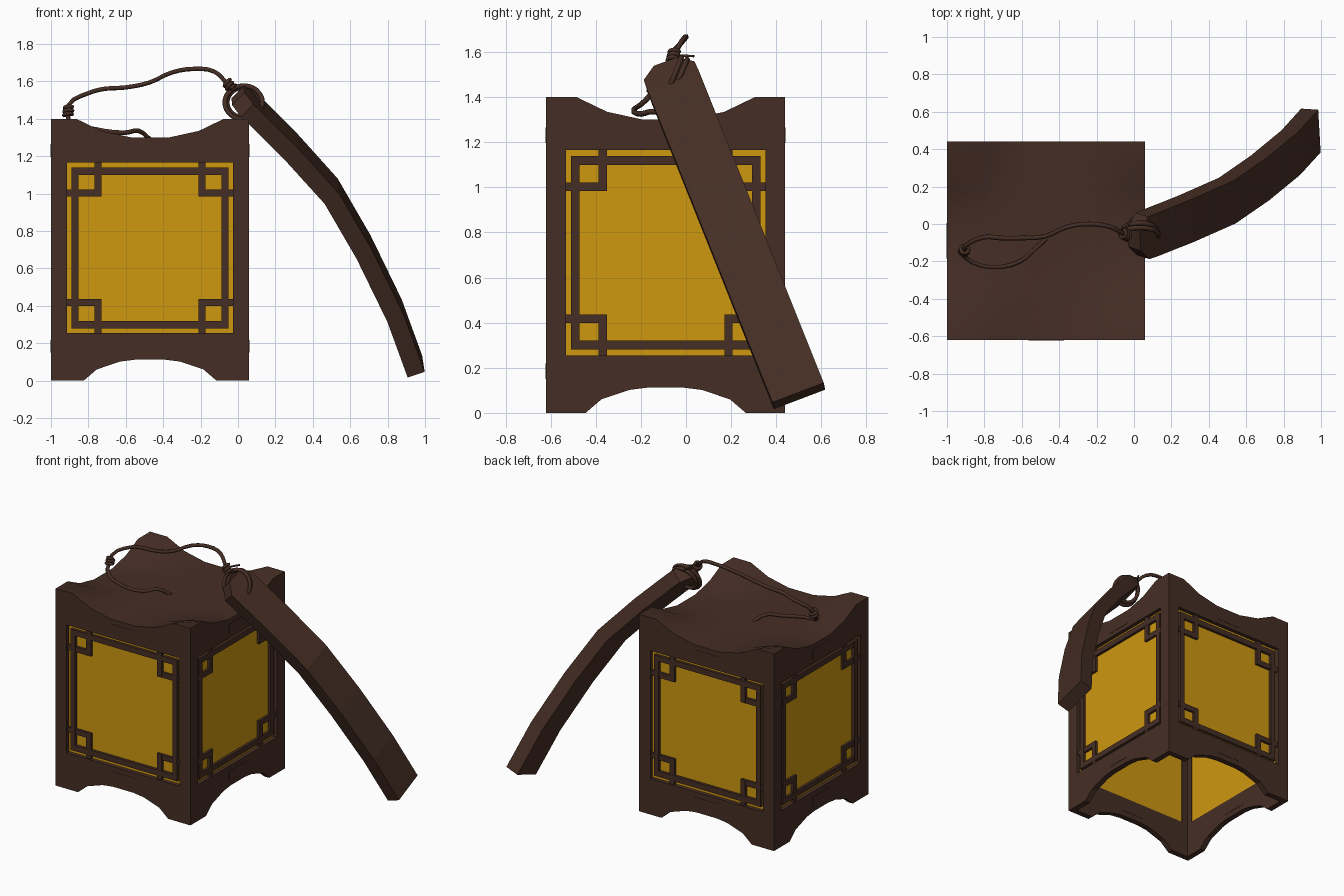
import bpy, bmesh, math
from mathutils import Vector, Matrix
from mathutils.geometry import tessellate_polygon

if "Cube" in bpy.data.objects:
    bpy.data.objects.remove(bpy.data.objects["Cube"])

CENTRE = Vector((-0.47, -0.09, 0))   # middle of the lantern box
H = 0.53                             # half width of the box
WALL = 0.04                          # wall thickness


def material(name, rgb):
    m = bpy.data.materials.new(name)
    m.diffuse_color = (*rgb, 1)
    m.use_nodes = True
    m.node_tree.nodes["Principled BSDF"].inputs["Base Color"].default_value = m.diffuse_color
    return m


WOOD = material("dark brown wood", (0.060, 0.027, 0.018))
GOLD = material("amber paper", (0.62, 0.31, 0.005))


def finish(bm, name, mat, smooth=None):
    bmesh.ops.remove_doubles(bm, verts=bm.verts, dist=1e-5)
    bmesh.ops.recalc_face_normals(bm, faces=bm.faces)
    me = bpy.data.meshes.new(name)
    bm.to_mesh(me)
    bm.free()
    me.materials.append(mat)
    ob = bpy.data.objects.new(name, me)
    bpy.context.collection.objects.link(ob)
    if smooth:
        bpy.ops.object.select_all(action='DESELECT')
        ob.select_set(True)
        bpy.context.view_layer.objects.active = ob
        bpy.ops.object.shade_smooth_by_angle(angle=math.radians(smooth))
    return ob


def side_point(k, u, d, z):
    """Point on wall k: u along the wall, d inwards from the outer face."""
    return CENTRE + Matrix.Rotation(k * math.pi / 2, 3, 'Z') @ Vector((u, -H + d, z))


def box(bm, k, u0, u1, z0, z1, d0, d1):
    v = [bm.verts.new(side_point(k, u, d, z)) for u in (u0, u1) for d in (d0, d1) for z in (z0, z1)]
    for f in ((0, 1, 3, 2), (4, 6, 7, 5), (0, 4, 5, 1), (2, 3, 7, 6), (0, 2, 6, 4), (1, 5, 7, 3)):
        bm.faces.new([v[i] for i in f])


# Wall frame: arched feet below, one window opening, mitred corners
half = [(0.355, 0), (0.285, 0.06), (0.16, 0.102), (0.08, 0.112)]
arch = [(-u, z) for u, z in half] + half[::-1]
outer = [(-H, 0)] + arch + [(H, 0), (H, 1.29), (-H, 1.29)]
U0, Z0, Z1 = 0.443, 0.255, 1.165
hole = [(-U0, Z0), (-U0, Z1), (U0, Z1), (U0, Z0)]
flat = outer + hole
tris = tessellate_polygon([[Vector((u, z, 0)) for u, z in loop] for loop in (outer, hole)])
bm = bmesh.new()
for k in range(4):
    fr = [bm.verts.new(side_point(k, u, 0, z)) for u, z in flat]
    bk = [bm.verts.new(side_point(k, max(-H + WALL, min(H - WALL, u)), WALL, z)) for u, z in flat]
    for t in tris:
        bm.faces.new([fr[i] for i in t])
        bm.faces.new([bk[i] for i in reversed(t)])
    for start, n in ((0, len(outer)), (len(outer), len(hole))):
        for i in range(n):
            a, b = start + i, start + (i + 1) % n
            if abs(flat[a][0]) == H and flat[a][0] == flat[b][0]:
                continue                      # mitre joint, no inner face
            bm.faces.new([fr[a], fr[b], bk[b], bk[a]])
bmesh.ops.remove_doubles(bm, verts=bm.verts, dist=1e-5)
bmesh.ops.dissolve_limit(bm, angle_limit=0.01, verts=bm.verts, edges=bm.edges)
finish(bm, "lantern_frame", WOOD)

# Paper panes
bm = bmesh.new()
for k in range(4):
    box(bm, k, -U0, U0, Z0, Z1, 0.028, 0.036)
finish(bm, "paper_panes", GOLD)

# Lattice: a ring of bars with a small square in every corner
bm = bmesh.new()
zm, hz = (Z0 + Z1) / 2, (Z1 - Z0) / 2
for k in range(4):
    for s in (-1, 1):
        a, b = sorted((s * 0.383, s * 0.42))
        box(bm, k, a, b, zm - 0.43, zm + 0.43, 0.008, 0.029)
        a, b = sorted((s * 0.39, s * 0.43))
        box(bm, k, -0.42, 0.42, zm + a, zm + b, 0.009, 0.029)
        for t in (-1, 1):
            ua, ub = sorted((s * 0.26, s * 0.297))
            za, zb = sorted((t * 0.274, t * hz))
            box(bm, k, ua, ub, zm + za, zm + zb, 0.010, 0.029)
            ua, ub = sorted((s * 0.26, s * U0))
            za, zb = sorted((t * 0.274, t * 0.312))
            box(bm, k, ua, ub, zm + za, zm + zb, 0.011, 0.029)
finish(bm, "lattice", WOOD)

# Small plates on the rails, seen outside and inside
bm = bmesh.new()
for k in range(4):
    for z in (0.15, 1.197):
        box(bm, k, -0.095, 0.095, z, z + 0.068, -0.002, WALL + 0.002)
finish(bm, "rail_plates", WOOD)

# Dished roof with raised corners and a skirt that meets the walls
us = [-0.53, -0.395, -0.26, -0.1, 0.1, 0.26, 0.395, 0.53]
g = [1, 1, 0.35, 0, 0, 0.35, 1, 1]
n = len(us)
bm = bmesh.new()
grid = {}
for i in range(n):
    for j in range(n):
        inner = 0 < i < n - 1 and 0 < j < n - 1
        z = 1.30 + 0.1 * g[i] * g[j] * (0.7 if inner else 1)
        grid[i, j] = bm.verts.new(CENTRE + Vector((us[i], us[j], z)))
for i in range(n - 1):
    for j in range(n - 1):
        bm.faces.new([grid[i, j], grid[i + 1, j], grid[i + 1, j + 1], grid[i, j + 1]])
for e in [e for e in bm.edges if e.is_boundary]:
    a, b = e.verts
    low = [bm.verts.new((v.co.x, v.co.y, 1.29)) for v in (b, a)]
    bm.faces.new([a, b] + low)
finish(bm, "roof", WOOD, 35)

# Curved carrying handle: a flat slab swept along an arc, narrowed at the tip
path = [(0.0, 1.525, 0.055), (0.045, 1.485, 0.12), (0.093, 1.44, 0.122), (0.281, 1.253, 0.122),
        (0.498, 1.013, 0.122), (0.672, 0.713, 0.122), (0.837, 0.374, 0.122), (0.946, 0.075, 0.122)]
pts = [Vector((x, 0.5 + 0.4 * (0.075 - z), z)) for x, z, _ in path]
bm = bmesh.new()
rings = []
for i, p in enumerate(pts):
    tan = (pts[min(i + 1, len(pts) - 1)] - pts[max(i - 1, 0)]).normalized()
    wide = Vector((-0.06, 0.925, 0.37))
    wide = (wide - tan * wide.dot(tan)).normalized()
    thick = wide.cross(tan).normalized() * 0.048
    wide *= path[i][2]
    rings.append([bm.verts.new(p + a * wide + b * thick)
                  for a, b in ((-1, -1), (1, -1), (1, 1), (-1, 1))])
for r, s in zip(rings, rings[1:]):
    for j in range(4):
        bm.faces.new([r[j], r[(j + 1) % 4], s[(j + 1) % 4], s[j]])
bm.faces.new(rings[0])
bm.faces.new(rings[-1][::-1])
finish(bm, "handle", WOOD)


def cord(name, points, radius=0.0125, closed=False):
    cu = bpy.data.curves.new(name, 'CURVE')
    cu.dimensions = '3D'
    cu.bevel_depth, cu.bevel_resolution, cu.resolution_u = radius, 1, 3
    cu.use_fill_caps = True
    sp = cu.splines.new('BEZIER')
    sp.bezier_points.add(len(points) - 1)
    for b, p in zip(sp.bezier_points, points):
        b.co = p
        b.handle_left_type = b.handle_right_type = 'AUTO'
    sp.use_cyclic_u = closed
    cu.materials.append(WOOD)
    ob = bpy.data.objects.new(name, cu)
    bpy.context.collection.objects.link(ob)
    bpy.ops.object.select_all(action='DESELECT')
    ob.select_set(True)
    bpy.context.view_layer.objects.active = ob
    bpy.ops.object.convert(target='MESH')


def coil(name, centre, axis, radius=0.022, turns=2.5, pitch=0.02):
    rot = Vector(axis).to_track_quat('Z', 'Y')
    ps = []
    for i in range(int(turns * 8) + 1):
        a = i * math.pi / 4
        ps.append(Vector(centre) + rot @ Vector((radius * math.cos(a), radius * math.sin(a),
                                                 (i / 8 - turns / 2) * pitch)))
    cord(name, ps, 0.010)


# Cord from the handle to the roof, and its loop back to the roof centre
cord("main_cord", [(-0.91, -0.15, 1.41), (-0.905, -0.12, 1.475), (-0.80, -0.07, 1.537), (-0.715, -0.075, 1.56),
                   (-0.607, -0.075, 1.567), (-0.473, -0.065, 1.594), (-0.356, -0.015, 1.647),
                   (-0.233, 0.0, 1.667), (-0.126, -0.016, 1.652), (-0.06, -0.05, 1.59), (-0.03, -0.06, 1.56)])
cord("roof_cord", [(-0.91, -0.15, 1.42), (-0.90, -0.18, 1.385), (-0.77, -0.23, 1.345),
                   (-0.61, -0.20, 1.325), (-0.53, -0.134, 1.335), (-0.47, -0.08, 1.29)])

# Two turns of cord through the handle tip
for name, y, r in (("handle_loop_front", -0.055, 0.10), ("handle_loop_back", -0.03, 0.088)):
    cord(name, [(0.03 + r * math.cos(a), y + 0.035 * math.sin(a), 1.487 + 0.9 * r * math.sin(a))
                for a in (i * math.pi / 5 for i in range(10))], 0.013, True)

# Knots and the loose end
coil("roof_knot", (-0.907, -0.14, 1.44), (0.1, 0.3, 1))
coil("handle_knot", (-0.048, -0.055, 1.58), (0.6, -0.2, -0.8))
cord("loose_end", [(-0.05, -0.08, 1.58), (-0.04, -0.02, 1.583), (-0.01, 0.035, 1.582)], 0.006)
